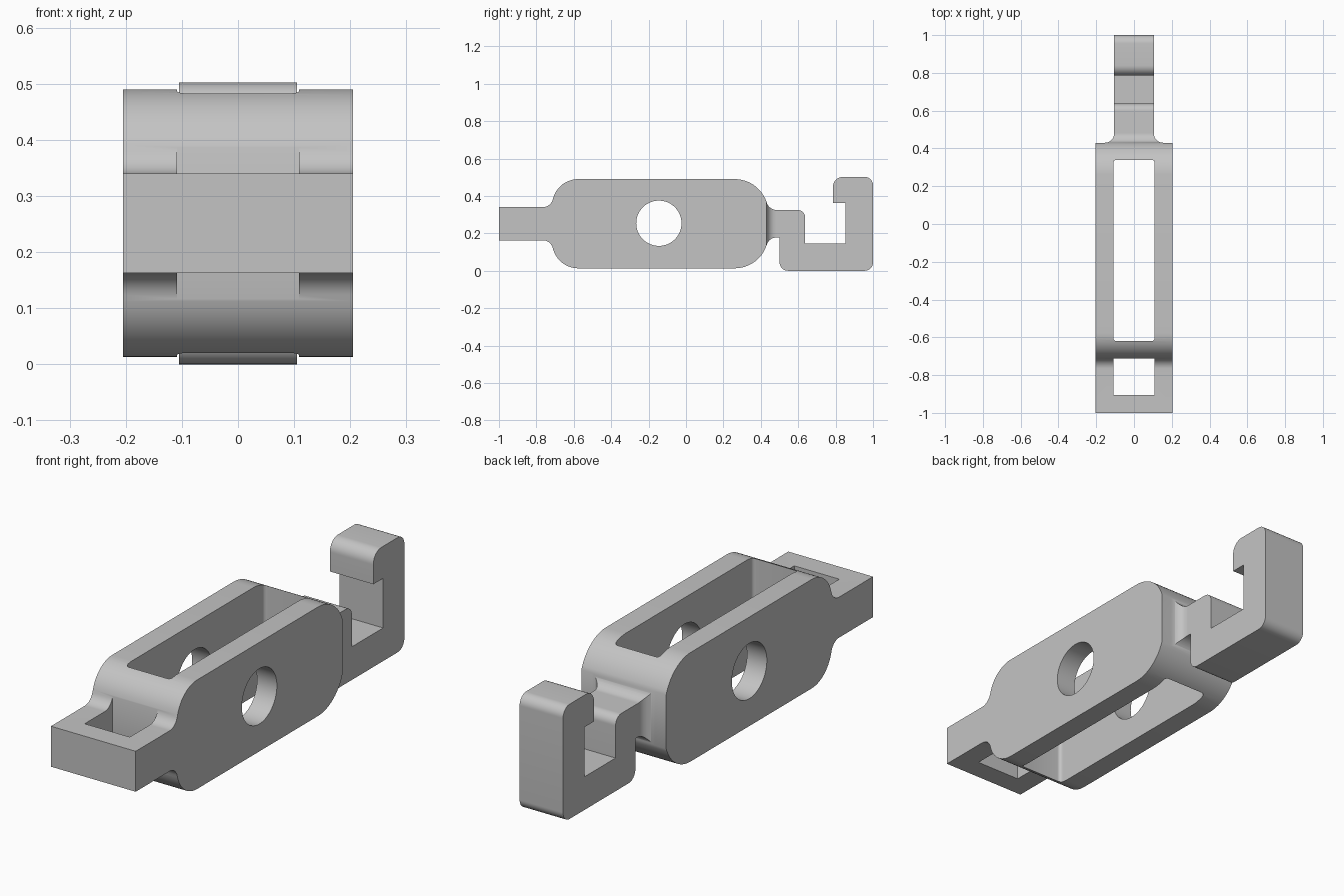
import bpy, bmesh, math
from mathutils import Vector

if "Cube" in bpy.data.objects:
    bpy.data.objects.remove(bpy.data.objects["Cube"])


def rounded(points, steps=12):
    """Polygon from (a, b, radius) corners, each rounded by its radius."""
    out, n = [], len(points)
    for i, (a, b, r) in enumerate(points):
        p = Vector((a, b))
        if r == 0:
            out.append(p)
            continue
        u = (Vector(points[i - 1][:2]) - p).normalized()
        v = (Vector(points[(i + 1) % n][:2]) - p).normalized()
        half = u.angle(v) / 2
        centre = p + (u + v).normalized() * (r / math.sin(half))
        t = r / math.tan(half)
        s, e = p + u * t - centre, p + v * t - centre
        sweep = math.pi - 2 * half
        for k in range(steps + 1):
            f = k / steps
            out.append(centre + (s * math.sin((1 - f) * sweep)
                                 + e * math.sin(f * sweep)) / math.sin(sweep))
    return out


def prism(name, outline, axis, lo, hi):
    """Extrude a 2D outline along x (outline is y, z) or z (outline is x, y)."""
    bm = bmesh.new()
    place = (lambda p, d: (d, p.x, p.y)) if axis == 'x' else (lambda p, d: (p.x, p.y, d))
    face = bm.faces.new([bm.verts.new(place(p, lo)) for p in outline])
    top = bmesh.ops.extrude_face_region(bm, geom=[face])['geom']
    shift = (hi - lo, 0, 0) if axis == 'x' else (0, 0, hi - lo)
    bmesh.ops.translate(bm, vec=shift, verts=[g for g in top if isinstance(g, bmesh.types.BMVert)])
    bmesh.ops.recalc_face_normals(bm, faces=bm.faces)
    mesh = bpy.data.meshes.new(name)
    bm.to_mesh(mesh)
    bm.free()
    obj = bpy.data.objects.new(name, mesh)
    bpy.context.collection.objects.link(obj)
    return obj


def boolean(target, cutter, operation):
    mod = target.modifiers.new(cutter.name, 'BOOLEAN')
    mod.object, mod.operation, mod.solver = cutter, operation, 'EXACT'
    bpy.context.view_layer.objects.active = target
    bpy.ops.object.modifier_apply(modifier=mod.name)
    bpy.data.objects.remove(cutter)


def rect(x, y0, y1, r):
    return rounded([(-x, y0, r), (x, y0, r), (x, y1, r), (-x, y1, r)], 6)


# Side profile: tail, rounded body, neck and hook
MID = 0.2515
upper = [(-1, 0.34, 0), (-0.725, 0.34, 0.055), (-0.68, 0.49, 0.14),
         (0.39, 0.49, 0.18), (0.445, 0.325, 0.055)]
hook = [(0.637, 0.325, 0.04), (0.637, 0.145, 0), (0.853, 0.145, 0), (0.853, 0.362, 0),
        (0.785, 0.362, 0), (0.785, 0.502, 0.055), (1, 0.502, 0.045), (1, 0, 0.045),
        (0.5, 0, 0.045), (0.5, 0.178, 0)]
lower = [(y, 2 * MID - z, r) for y, z, r in reversed(upper)]
link = prism('hooked_link', rounded(upper + hook + lower), 'x', -0.3, 0.3)

# Plan outline: wide body with a filleted step down to the narrow hook
half = [(0.205, -1.1, 0), (0.205, 0.43, 0), (0.105, 0.43, 0.05), (0.105, 1.1, 0)]
plan = half + [(-x, y, r) for x, y, r in reversed(half)]
boolean(link, prism('plan_cutter', rounded(plan), 'z', -0.2, 0.7), 'INTERSECT')

# Long window, tail window and cross hole
boolean(link, prism('window_cutter', rect(0.109, -0.62, 0.34, 0.016), 'z', -0.2, 0.7), 'DIFFERENCE')
boolean(link, prism('tail_cutter', rect(0.109, -0.904, -0.711, 0), 'z', -0.2, 0.7), 'DIFFERENCE')
circle = [Vector((-0.145 + 0.121 * math.cos(a), 0.254 + 0.121 * math.sin(a)))
          for a in (k * math.tau / 64 for k in range(64))]
boolean(link, prism('hole_cutter', circle, 'x', -0.4, 0.4), 'DIFFERENCE')

# Colour and shading
grey = bpy.data.materials.new('plain grey')
grey.diffuse_color = (0.55, 0.55, 0.55, 1)
grey.use_nodes = True
grey.node_tree.nodes["Principled BSDF"].inputs["Base Color"].default_value = grey.diffuse_color
link.data.materials.clear()
link.data.materials.append(grey)
bpy.ops.object.select_all(action='DESELECT')
link.select_set(True)
bpy.context.view_layer.objects.active = link
bpy.ops.object.shade_smooth_by_angle(angle=math.radians(30))
